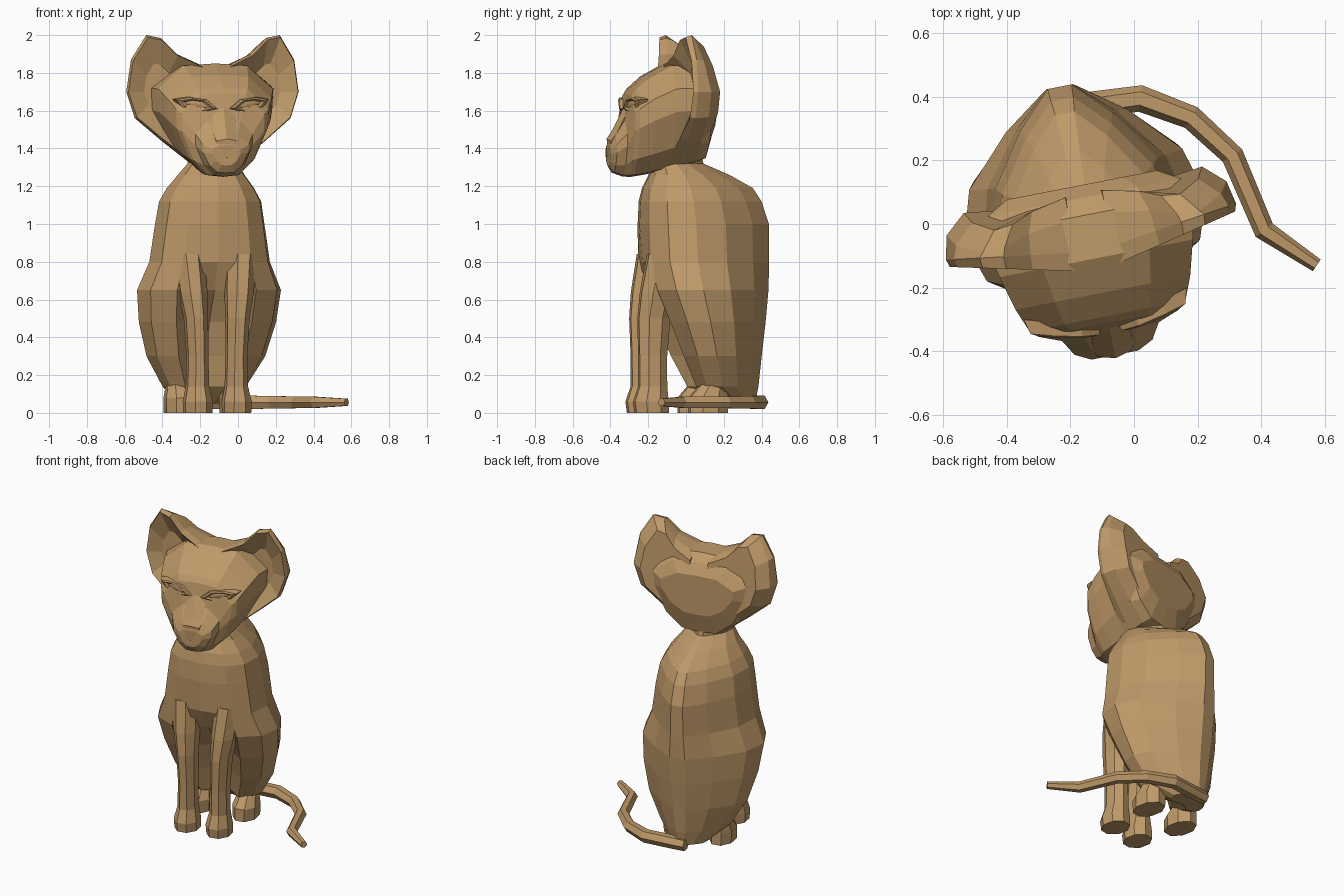
import bpy, bmesh, math

if "Cube" in bpy.data.objects:
    bpy.data.objects.remove(bpy.data.objects["Cube"])

tan = bpy.data.materials.new("tan_fur")
tan.diffuse_color = (0.52, 0.32, 0.14, 1)
tan.use_nodes = True
tan.node_tree.nodes["Principled BSDF"].inputs["Base Color"].default_value = tan.diffuse_color
YAW = math.radians(11)


def make(name, rings, mirror=False, turned=True, cx=-0.15):
    """Skin closed rings of points into a capped, flat-shaded solid."""
    bm = bmesh.new()
    loops = [[bm.verts.new(p) for p in r] for r in rings]
    n = len(loops[0])
    for a, b in zip(loops, loops[1:]):
        for i in range(n):
            j = (i + 1) % n
            bm.faces.new((a[i], a[j], b[j], b[i]))
    bm.faces.new(loops[0])
    bm.faces.new(loops[-1])
    bmesh.ops.recalc_face_normals(bm, faces=bm.faces)
    me = bpy.data.meshes.new(name)
    bm.to_mesh(me)
    bm.free()
    me.materials.append(tan)
    ob = bpy.data.objects.new(name, me)
    bpy.context.collection.objects.link(ob)
    if turned:  # the whole animal is turned slightly to its side
        ob.location = (cx, 0, 0)
        ob.rotation_euler.z = YAW
    if mirror:
        ob.modifiers.new("Mirror", 'MIRROR').use_mirror_merge = False
    return ob


def both_sides(half):
    """Complete a half outline (first point on the centre line)."""
    other = [(-x, y, z) for x, y, z in half if x > 1e-4]
    return half + other[::-1]


def oval(z, cx, cy, rx, ry, n=8):
    return [(cx + rx * math.cos((i + .5) * math.tau / n),
             cy + ry * math.sin((i + .5) * math.tau / n), z) for i in range(n)]


# Body: z, half width, front y, back y, belly hollow
body = []
for z, w, yf, yb, dent in [
        (0.05, 0.12, 0.20, 0.37, 0.03), (0.14, 0.225, 0.02, 0.385, 0.12),
        (0.30, 0.32, -0.06, 0.40, 0.15), (0.48, 0.37, -0.14, 0.42, 0.15),
        (0.65, 0.388, -0.215, 0.435, 0.08), (0.80, 0.325, -0.245, 0.44, 0.01),
        (1.00, 0.295, -0.25, 0.44, 0), (1.12, 0.275, -0.245, 0.40, 0),
        (1.19, 0.235, -0.23, 0.355, 0), (1.26, 0.18, -0.195, 0.23, 0),
        (1.32, 0.135, -0.18, 0.09, 0), (1.42, 0.13, -0.18, 0.07, 0)]:
    d = yb - yf
    half = [(0, yf + dent, z)] + [(w * u, yf + d * t, z) for u, t in [
        (.55, .03), (.88, .15), (1, .36), (.88, .6), (.5, .84), (.13, 1)]]
    body.append(both_sides(half))
make("body", body)

# Front legs and paws
make("front_legs", [oval(*r) for r in [
    (0, .105, -.205, .078, .095), (.06, .105, -.21, .08, .098),
    (.14, .105, -.20, .062, .08), (.3, .105, -.20, .058, .08),
    (.5, .112, -.195, .064, .092), (.64, .125, -.175, .078, .10),
    (.84, .14, -.14, .085, .10)]], mirror=True)

# Hind paws
make("hind_paws", [oval(*r) for r in [
    (0, .15, .09, .078, .11), (.08, .15, .09, .08, .11),
    (.13, .152, .11, .065, .085), (.2, .15, .18, .06, .08)]], mirror=True)

# Head: sections from muzzle to nape (y, half width, top z, bottom z)
head = []
for y, w, zt, zb in [
        (-.42, .075, 1.42, 1.31), (-.395, .125, 1.47, 1.27),
        (-.345, .155, 1.55, 1.252), (-.318, .225, 1.69, 1.25),
        (-.295, .25, 1.725, 1.25),
        (-.22, .28, 1.79, 1.262), (-.11, .31, 1.85, 1.29),
        (.03, .34, 1.845, 1.32), (.085, .31, 1.80, 1.34), (.125, .24, 1.73, 1.47)]:
    h = zt - zb
    half = [(0, y, zt)] + [(w * u, y, zb + h * t) for u, t in [
        (.55, .98), (1, .76), (.98, .54), (.7, .2), (.36, .02)]] + [(0, y, zb)]
    head.append(both_sides(half))
make("head", head, cx=-.14)

# Ears: shallow cups that flow into the sides and back of the head
EAR = [(.06, 1.835), (.20, 1.90), (.285, 1.985), (.36, 2.0), (.44, 1.87),
       (.465, 1.70), (.42, 1.56), (.28, 1.44), (.16, 1.345), (.04, 1.5)]


def ear_ring(s, y, lean, x0=.27, taper=0):
    return [(x0 + (x - x0) * s,
             y + lean * (x - .46) - taper * max(0, z - 1.75) - taper * .5 * max(0, 1.6 - z),
             1.70 + (z - 1.70) * s) for x, z in EAR]


make("ears", [ear_ring(.5, -.02, 0), ear_ring(.96, -.05, .22),
              ear_ring(1, -.025, .14), ear_ring(.96, .05, 0, .05, .3),
              ear_ring(.8, .11, -.03, .05, .3)], mirror=True, cx=-.14)

# Eyelids: almond rims with a sunken centre
ALMOND = [(-.085, -.015), (-.04, .022), (.03, .032), (.085, .022), (.05, -.022), (-.03, -.03)]


def eye_ring(s, y):
    return [(.142 + u * s, y + .25 * u * s - .2 * v * s, 1.63 + v * s) for u, v in ALMOND]


make("eyelids", [eye_ring(1.4, -.28), eye_ring(1.25, -.325), eye_ring(1, -.332),
                 eye_ring(.75, -.322), eye_ring(.3, -.327)], mirror=True, cx=-.14)

# Nose bridge running down to the nose tip
make("nose", [both_sides([(0, y, z + .03), (w, y + .015, z + .02),
                          (w * .8, y + .02, z - .05), (0, y, z - .07)])
              for y, z, w in [(-.27, 1.67, .07), (-.345, 1.57, .06),
                              (-.405, 1.455, .065), (-.43, 1.42, .055)]], cx=-.14)

# Tail lying on the ground, with a six-sided section
path = [(-.25, .36, .04), (-.13, .375, .042), (.02, .395, .042), (.18, .335, .038),
        (.31, .215, .036), (.41, -.02, .034), (.575, -.13, .022)]
tail = []
for i, (x, y, r) in enumerate(path):
    a, b = path[max(i - 1, 0)], path[min(i + 1, len(path) - 1)]
    ang = math.atan2(b[1] - a[1], b[0] - a[0])
    tail.append([(x - math.sin(ang) * r * math.cos(k * math.tau / 6),
                  y + math.cos(ang) * r * math.cos(k * math.tau / 6),
                  .056 + r * math.sin(k * math.tau / 6)) for k in range(6)])
make("tail", tail, turned=False)
